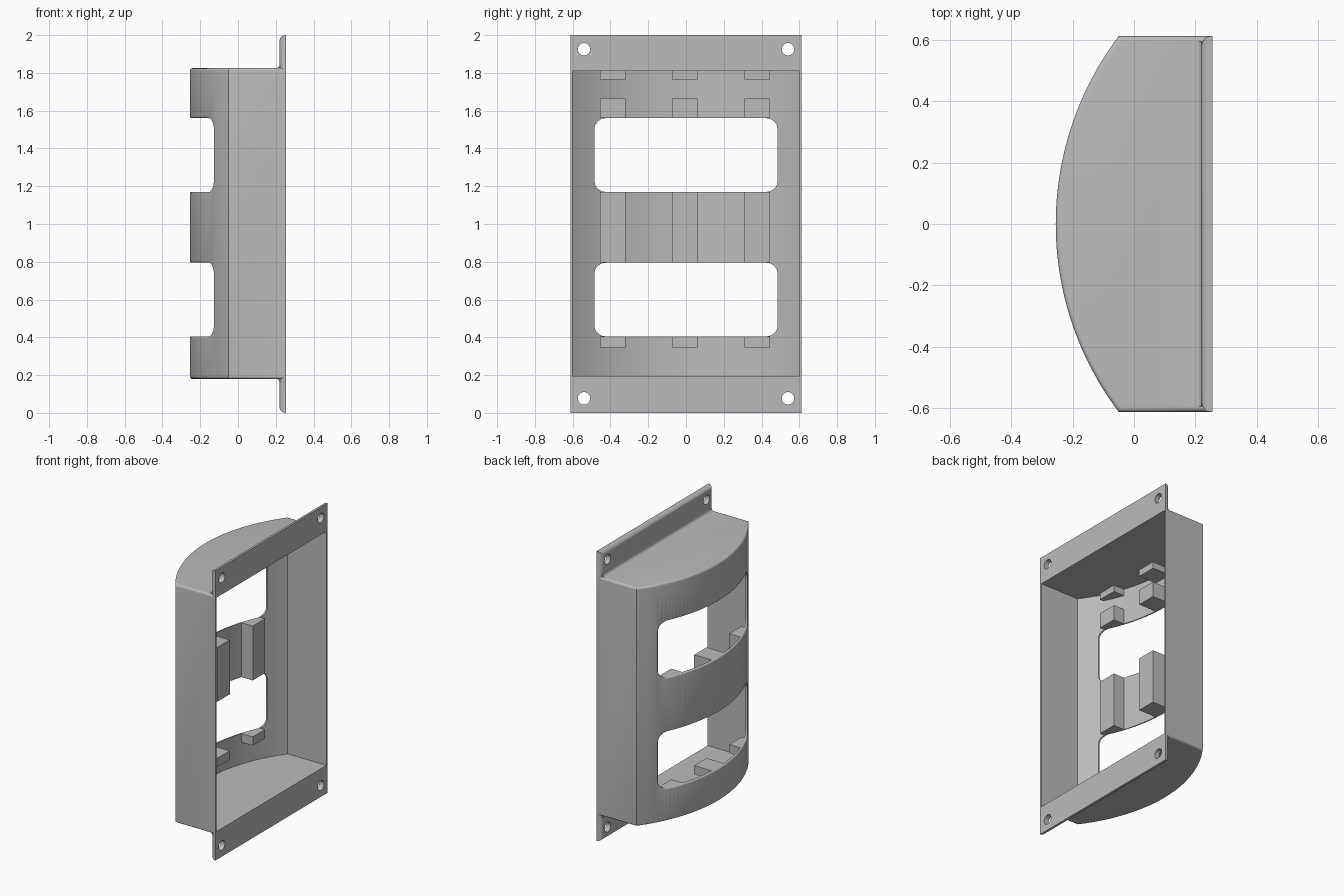
import bpy, bmesh, math
from mathutils import Matrix, Vector

if "Cube" in bpy.data.objects:
    bpy.data.objects.remove(bpy.data.objects["Cube"])

HALF_Y, FRONT, BACK = 0.612, -0.255, 0.255
BOTTOM, TOP, WALL = 0.18, 1.825, 0.015
RADIUS = 1.016
FLANGE_X = 0.22

grey = bpy.data.materials.new("plain grey")
grey.use_nodes = True
grey.diffuse_color = (0.5, 0.5, 0.5, 1)
grey.node_tree.nodes["Principled BSDF"].inputs["Base Color"].default_value = (0.5, 0.5, 0.5, 1)


def arc_x(y, depth=0.0):
    """x of the bowed front at y, measured depth inside its surface."""
    return FRONT + RADIUS - math.sqrt((RADIUS - depth) ** 2 - y * y)


def finish(name, bm):
    bmesh.ops.recalc_face_normals(bm, faces=bm.faces)
    mesh = bpy.data.meshes.new(name)
    bm.to_mesh(mesh)
    bm.free()
    obj = bpy.data.objects.new(name, mesh)
    mesh.materials.append(grey)
    bpy.context.collection.objects.link(obj)
    return obj


def extrude(points, direction):
    """Prism from a closed outline of 3D points."""
    bm = bmesh.new()
    face = bm.faces.new([bm.verts.new(p) for p in points])
    new = bmesh.ops.extrude_face_region(bm, geom=[face])["geom"]
    bmesh.ops.translate(bm, vec=direction,
                        verts=[v for v in new if isinstance(v, bmesh.types.BMVert)])
    return bm


def bowed_outline(y0, y1, back, z, depth, steps):
    ys = [y0 + (y1 - y0) * i / steps for i in range(steps + 1)]
    return [(arc_x(y, depth), y, z) for y in ys] + [(back, y1, z), (back, y0, z)]


def round_edges(bm, test, size):
    edges = [e for e in bm.edges if test(e)]
    bmesh.ops.bevel(bm, geom=edges, offset=size, segments=5, profile=0.5, affect='EDGES')


def combine(target, tool, operation):
    mod = target.modifiers.new("join", 'BOOLEAN')
    mod.operation, mod.object, mod.solver = operation, tool, 'EXACT'
    bpy.context.view_layer.objects.active = target
    bpy.ops.object.modifier_apply(modifier=mod.name)
    bpy.data.objects.remove(tool)


# Bowed housing with softened top and bottom rims
bm = extrude(bowed_outline(-HALF_Y, HALF_Y, BACK, BOTTOM, 0, 48), (0, 0, TOP - BOTTOM))
round_edges(bm, lambda e: abs(e.verts[0].co.z - e.verts[1].co.z) < 0.001
            and min(v.co.x for v in e.verts) < BACK - 0.01, 0.014)
housing = finish("housing", bm)

# Mounting flange, rounded on its front edges
bm = extrude([(FLANGE_X, -HALF_Y, 0), (FLANGE_X, HALF_Y, 0),
              (FLANGE_X, HALF_Y, 2), (FLANGE_X, -HALF_Y, 2)], (BACK - FLANGE_X, 0, 0))
round_edges(bm, lambda e: all(v.co.x < FLANGE_X + 0.001 for v in e.verts), 0.03)
combine(housing, finish("flange", bm), 'UNION')

# Concave fillets between housing and flange
FILLET = 0.02
for z, side in ((TOP, 1), (BOTTOM, -1)):
    outline = [(FLANGE_X + 0.01, -0.595, z - side * 0.01)]
    outline.append((FLANGE_X - FILLET, -0.595, z - side * 0.01))
    for i in range(7):
        a = math.pi / 2 * i / 6
        outline.append((FLANGE_X - FILLET + FILLET * math.sin(a), -0.595,
                        z + side * FILLET * (1 - math.cos(a))))
    outline.append((FLANGE_X + 0.01, -0.595, z + side * FILLET))
    combine(housing, finish("fillet", extrude(outline, (0, 1.19, 0))), 'UNION')

# Hollow interior, open at the back
bm = extrude(bowed_outline(-0.6, 0.6, 0.4, BOTTOM + WALL, WALL, 48),
             (0, 0, TOP - BOTTOM - 2 * WALL))
combine(housing, finish("cavity", bm), 'DIFFERENCE')


def window_loop(z0, z1, grow):
    """Rounded rectangle as (y, z) points, with finely divided long sides."""
    r, half = 0.06, 0.485
    loop = []
    for cy, cz, start in ((half - r, z1 - r, 0), (r - half, z1 - r, 90),
                          (r - half, z0 + r, 180), (half - r, z0 + r, 270)):
        for i in range(9):
            a = math.radians(start + 90 * i / 8)
            loop.append((cy + (r + grow) * math.cos(a), cz + (r + grow) * math.sin(a)))
        if start in (0, 180):
            y, z = loop[-1]
            loop += [(y - 2 * y * i / 36, z) for i in range(1, 36)]
    return loop


# Window cutters that flare into a rounded outer rim
RIM = 0.01
for z0, z1 in ((0.405, 0.795), (1.17, 1.56)):
    bm = bmesh.new()
    stations = [(RIM, -0.4, None)]
    for i in range(5):
        a = math.pi / 2 * i / 4
        stations.append((RIM * (1 - math.sin(a)), None, RIM * (1 - math.cos(a))))
    stations.append((0, 0.1, None))
    rings = []
    for grow, x, depth in stations:
        rings.append([bm.verts.new((arc_x(y, depth) if x is None else x, y, z))
                      for y, z in window_loop(z0, z1, grow)])
    for a, b in zip(rings, rings[1:]):
        for i in range(len(a)):
            bm.faces.new((a[i - 1], a[i], b[i], b[i - 1]))
    bm.faces.new(rings[0])
    bm.faces.new(rings[-1])
    combine(housing, finish("window_cutter", bm), 'DIFFERENCE')

# Screw holes in the flange corners
for y in (-0.54, 0.54):
    for z in (0.077, 1.925):
        bm = bmesh.new()
        place = Matrix.Translation((BACK, y, z)) @ Matrix.Rotation(math.pi / 2, 4, 'Y')
        bmesh.ops.create_cone(bm, cap_ends=True, segments=32, radius1=0.033,
                              radius2=0.033, depth=0.3, matrix=place)
        combine(housing, finish("screw_hole", bm), 'DIFFERENCE')

# Ribs standing on the inside of the bowed wall
parts = [housing]
for z0, z1 in ((0.345, 0.405), (0.795, 1.17), (1.56, 1.665), (1.765, 1.812)):
    for y in (-0.388, -0.007, 0.378):
        outline = bowed_outline(y - 0.067, y + 0.067, -0.105, z0, 0.012, 8)
        parts.append(finish("inner_rib", extrude(outline, (0, 0, z1 - z0))))

# Smooth curves, crisp corners
bpy.ops.object.select_all(action='DESELECT')
for obj in parts:
    obj.select_set(True)
bpy.context.view_layer.objects.active = housing
bpy.ops.object.shade_smooth_by_angle(angle=math.radians(30))
